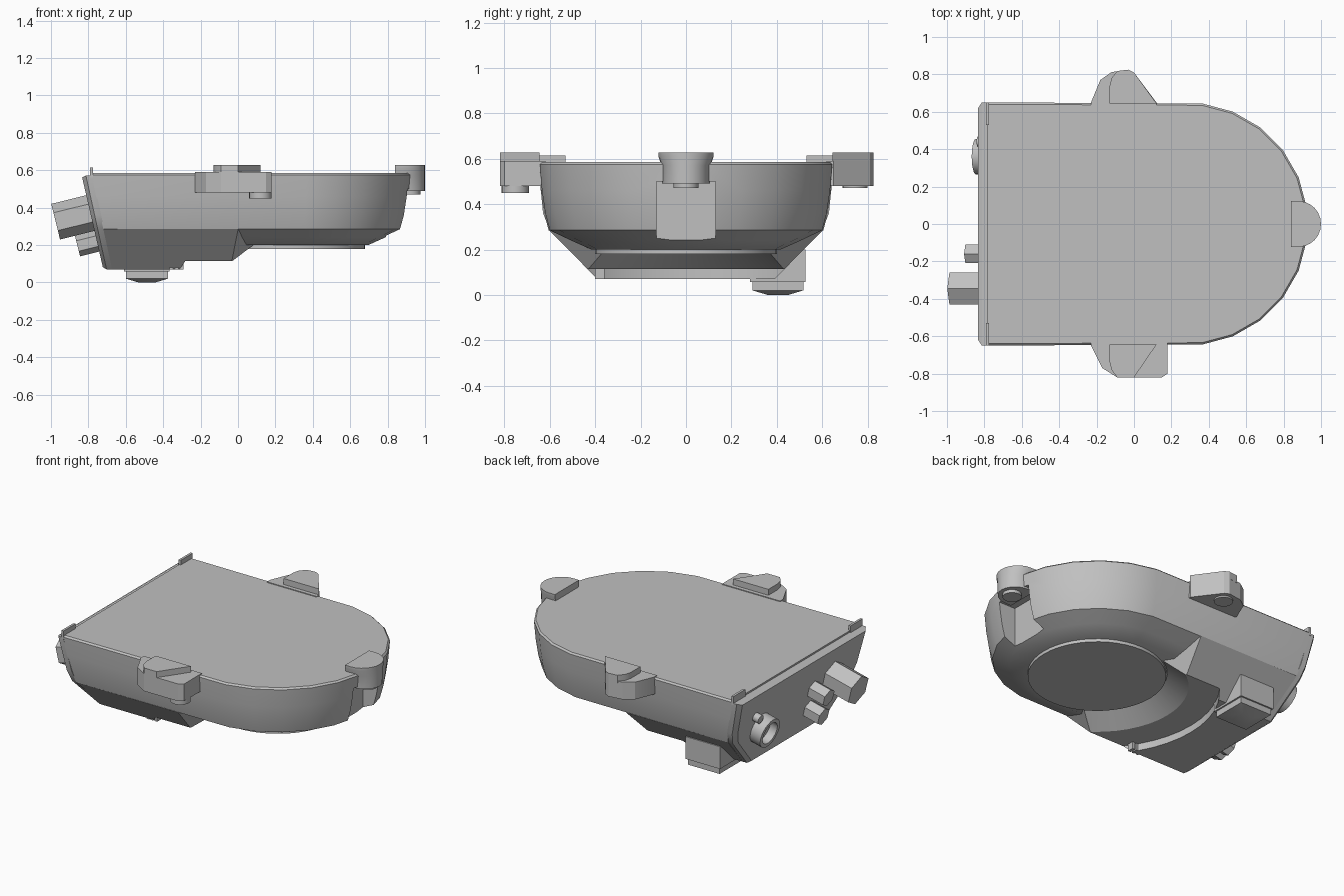
import bpy, bmesh, math
from mathutils import Vector, Matrix

cube = bpy.data.objects.get("Cube")
if cube:
    bpy.data.objects.remove(cube, do_unlink=True)

grey = bpy.data.materials.new("Plain grey")
grey.use_nodes = True
GREY = (0.53, 0.53, 0.53, 1)
grey.diffuse_color = GREY
grey.node_tree.nodes["Principled BSDF"].inputs["Base Color"].default_value = GREY
parts = []


def finish(name, bm):
    bmesh.ops.recalc_face_normals(bm, faces=bm.faces)
    mesh = bpy.data.meshes.new(name)
    bm.to_mesh(mesh)
    bm.free()
    mesh.materials.append(grey)
    ob = bpy.data.objects.new(name, mesh)
    bpy.context.collection.objects.link(ob)
    parts.append(ob)
    return ob


def loft_bm(rings):
    bm = bmesh.new()
    rows = [[bm.verts.new(p) for p in r] for r in rings]
    n = len(rows[0])
    for a, b in zip(rows, rows[1:]):
        for i in range(n):
            j = (i + 1) % n
            bm.faces.new((a[i], a[j], b[j], b[i]))
    bm.faces.new(rows[0])
    bm.faces.new(rows[-1])
    return bm


def loft(name, rings):
    return finish(name, loft_bm(rings))


def prism(name, outline, z0, z1):
    return loft(name, [[(x, y, z) for x, y in outline] for z in (z0, z1)])


def box(name, x0, x1, y0, y1, z0, z1):
    return prism(name, [(x0, y0), (x1, y0), (x1, y1), (x0, y1)], z0, z1)


def circle(cx, cy, r, n=24):
    return [(cx + r * math.cos(2 * math.pi * i / n),
             cy + r * math.sin(2 * math.pi * i / n)) for i in range(n)]


def cut(ob, cutter):
    mod = ob.modifiers.new("cut", 'BOOLEAN')
    mod.operation = 'DIFFERENCE'
    mod.solver = 'EXACT'
    mod.object = cutter
    bpy.context.view_layer.objects.active = ob
    bpy.ops.object.modifier_apply(modifier=mod.name)


def discard(ob):
    parts.remove(ob)
    bpy.data.objects.remove(ob, do_unlink=True)


CX = 0.28  # centre of the rounded end


def x_end(z):
    return -0.785 + (0.58 - z) * 0.22


# Main shell: D-shaped rings, sloped flat end, bowl underneath
def d_ring(z, inset):
    r = 0.65 - inset
    arc = [math.radians(-82.5 + 15 * i) for i in range(12)]
    return ([(x_end(z), -r, z)]
            + [(CX + r * math.cos(a), r * math.sin(a), z) for a in arc]
            + [(x_end(z), r, z)])


shell = loft("main_shell", [d_ring(z, i) for z, i in (
    (0.585, 0.01), (0.575, 0), (0.46, 0.01), (0.36, 0.025),
    (0.285, 0.045), (0.24, 0.14), (0.2, 0.23))])
notch = box("notch_cutter", 0.79, 1.1, -0.13, 0.13, 0.1, 0.5)
cut(shell, notch)
discard(notch)

# Lower housing: tapered box with slanted shoulders, hollowed around the disc
section = [(-0.605, 0.286), (-0.39, 0.07), (0.39, 0.07), (0.605, 0.286)]
bm = loft_bm([[(x_end(z), y, z) for y, z in section],
              [(0.1, y, z) for y, z in section]])
for s in (-1, 1):
    a = Vector((0, s * 0.605, 0.285))
    b = Vector((-0.03, s * 0.43, 0.115))
    c = Vector((0.08, s * 0.36, 0.2))
    n = (b - a).cross(c - a)
    if n.x < 0:
        n = -n
    res = bmesh.ops.bisect_plane(bm, geom=bm.verts[:] + bm.edges[:] + bm.faces[:],
                                 plane_co=a, plane_no=n, clear_outer=True)
    edges = [e for e in res["geom_cut"] if isinstance(e, bmesh.types.BMEdge)]
    bmesh.ops.holes_fill(bm, edges=edges)
housing = finish("lower_housing", bm)
hollow = loft("hollow_cutter", [[(x, y, z) for x, y in circle(CX, 0, r, 48)] for r, z in (
    (0.40, 0.205), (0.53, 0.115), (0.71, 0.115), (0.71, -0.05))])
cut(housing, hollow)
discard(hollow)

prism("bottom_disc", circle(CX, 0, 0.4, 48), 0.18, 0.21)

# End panel with chamfered rim
rim = [(-0.65, 0.572), (-0.63, 0.36), (-0.6, 0.285), (-0.39, 0.07),
       (0.39, 0.07), (0.6, 0.285), (0.63, 0.36), (0.65, 0.572)]


def panel_ring(out, k):
    return [(x_end(z) - out, y * k, 0.33 + (z - 0.33) * k) for y, z in rim]


loft("end_panel", [panel_ring(-0.005, 1), panel_ring(0.03, 1), panel_ring(0.05, 0.955)])

# Clips on the top edge
for s, side in ((-1, "right"), (1, "left")):
    ya, yb = sorted((s * 0.53, s * 0.65))
    box("clip_" + side, -0.79, -0.775, ya, yb, 0.56, 0.615)

# Side lugs with raised plates and pins
prism("front_lug", [(-0.23, -0.62), (-0.23, -0.65), (-0.17, -0.77), (-0.09, -0.82),
                    (0.15, -0.82), (0.18, -0.8), (0.18, -0.62)], 0.48, 0.59)
prism("front_lug_plate", [(-0.13, -0.645), (-0.13, -0.74), (-0.12, -0.78), (-0.09, -0.82),
                          (0, -0.82), (0.12, -0.645)], 0.58, 0.628)
prism("front_lug_pin", circle(0.12, -0.752, 0.06), 0.45, 0.5)
prism("back_lug", [(-0.23, 0.62), (-0.23, 0.65), (-0.18, 0.77), (-0.12, 0.812),
                   (-0.03, 0.825), (0, 0.81), (0.12, 0.65), (0.12, 0.62)], 0.48, 0.59)
prism("back_lug_plate", [(-0.13, 0.645), (-0.13, 0.74), (-0.12, 0.78), (-0.09, 0.818),
                         (-0.03, 0.825), (0, 0.81), (0.12, 0.645)], 0.58, 0.628)
prism("back_lug_pin", circle(-0.05, 0.745, 0.055), 0.47, 0.5)

# Nose lug: flat inner side, rounded outer side, narrowing downwards
def nose(z, r):
    arc = [math.radians(-90 + 15 * i) for i in range(13)]
    return ([(0.84, -r, z)] + [(0.88 + 0.12 * math.cos(a), r * math.sin(a), z) for a in arc]
            + [(0.84, r, z)])


loft("nose_lug", [nose(0.49, 0.105), nose(0.57, 0.108), nose(0.61, 0.122), nose(0.628, 0.122)])
prism("nose_lug_pin", circle(0.92, 0, 0.055), 0.47, 0.5)

# Square foot with a shallow pyramid base
def square(h, z):
    return [(-0.487 + h * a, 0.405 + h * b, z) for a, b in ((-1, -1), (1, -1), (1, 1), (-1, 1))]


loft("foot_block", [square(0.122, 0.2), square(0.122, 0.058)])
loft("foot_base", [square(0.112, 0.06), square(0.112, 0.02), square(0.045, 0)])

# Small teeth beside the housing step
for i in range(3):
    box("tooth_%d" % (i + 1), -0.365 + 0.028 * i, -0.347 + 0.028 * i, -0.4, -0.36, 0.07, 0.13)

# Connectors standing square to the end panel
out = Vector((-0.97, 0, -0.24)).normalized()
side = Vector((0, 1, 0))
up = side.cross(out)


def stub_ring(centre, r, back, n):
    c = Vector(centre) - out * back
    return [c + r * (math.cos(2 * math.pi * i / n) * up + math.sin(2 * math.pi * i / n) * side)
            for i in range(n)]


def stub(name, centre, r, length, n=6):
    loft(name, [stub_ring(centre, r, length, n), stub_ring(centre, r, 0, n)])


stub("large_connector", (-0.975, -0.345, 0.325), 0.098, 0.22)
stub("small_connector_upper", (-0.895, -0.16, 0.325), 0.057, 0.14)
stub("small_connector_lower", (-0.858, -0.16, 0.195), 0.057, 0.14)
stub("panel_pin", (-0.835, 0.44, 0.4), 0.028, 0.08, 16)
loft("round_socket", [stub_ring((-0.845, 0.36, 0.285), r, b, 24) for r, b in (
    (0.095, 0.1), (0.095, 0), (0.07, 0), (0.07, 0.05))])

# Smooth curved walls, keep hard edges
bpy.ops.object.select_all(action='DESELECT')
for ob in parts:
    ob.select_set(True)
bpy.context.view_layer.objects.active = shell
bpy.ops.object.shade_smooth_by_angle(angle=math.radians(25))
